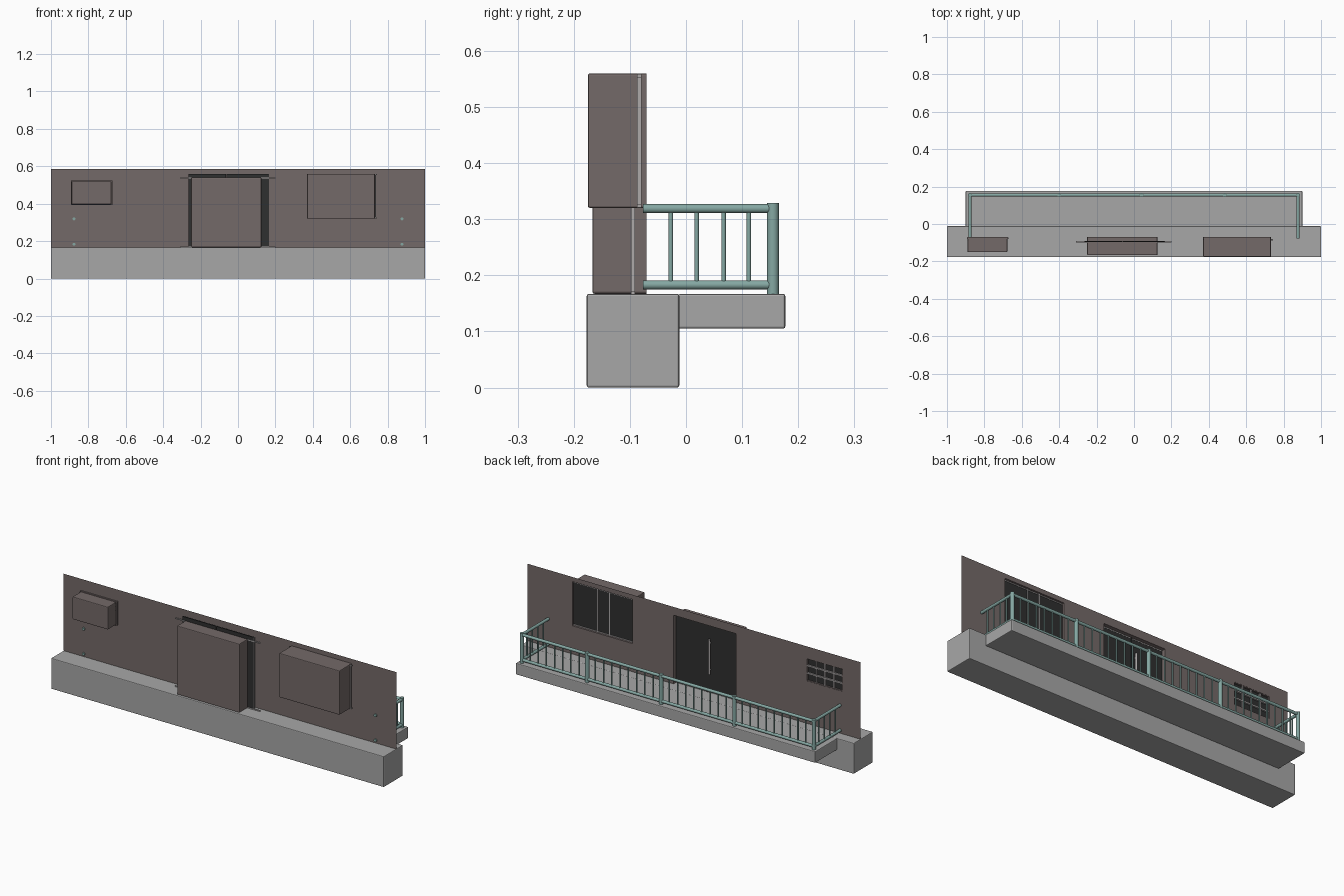
import bpy, bmesh, math
from mathutils import Vector, Matrix

if "Cube" in bpy.data.objects:
    bpy.data.objects.remove(bpy.data.objects["Cube"])


def material(name, rgb):
    m = bpy.data.materials.new(name)
    m.diffuse_color = (*rgb, 1)
    m.use_nodes = True
    m.node_tree.nodes["Principled BSDF"].inputs["Base Color"].default_value = m.diffuse_color
    return m


GREY = material("grey_concrete", (0.39, 0.39, 0.39))
METAL = material("grey_metal", (0.42, 0.40, 0.40))
BROWN = material("brown_wall", (0.175, 0.142, 0.138))
TEAL = material("teal_railing", (0.235, 0.39, 0.365))
DARK = material("dark_glass", (0.028, 0.029, 0.029))


def finish(name, bm, mat=None, smooth=False, bevel=0):
    me = bpy.data.meshes.new(name)
    bm.to_mesh(me)
    bm.free()
    if smooth:
        for p in me.polygons:
            p.use_smooth = True
        me.set_sharp_from_angle(angle=math.radians(40))
    if mat:
        me.materials.append(mat)
    ob = bpy.data.objects.new(name, me)
    bpy.context.collection.objects.link(ob)
    if bevel:
        mod = ob.modifiers.new("soft_edges", "BEVEL")
        mod.width, mod.segments = bevel, 2
    return ob


def add_box(bm, x, y, z):
    lo, hi = Vector((x[0], y[0], z[0])), Vector((x[1], y[1], z[1]))
    m = Matrix.Translation((lo + hi) / 2) @ Matrix.Diagonal((*(hi - lo), 1))
    return bmesh.ops.create_cube(bm, size=1, matrix=m)["verts"]


def boxes(name, items, mat=None, bevel=0):
    bm = bmesh.new()
    for item in items:
        add_box(bm, *item)
    return finish(name, bm, mat, bevel=bevel)


def rods(name, items, radius, mat, sides=12):
    bm = bmesh.new()
    for a, b in items:
        a, b = Vector(a), Vector(b)
        rot = (b - a).to_track_quat("Z", "Y").to_matrix().to_4x4()
        bmesh.ops.create_cone(bm, cap_ends=True, segments=sides, radius1=radius, radius2=radius,
                              depth=(b - a).length, matrix=Matrix.Translation((a + b) / 2) @ rot)
    return finish(name, bm, mat, True)


FLOOR, WALL_Y, WALL_TOP = 0.167, -0.07, 0.585

# Concrete base and projecting balcony slab
boxes("base_block", [((-1, 1), (-0.177, -0.012), (0, FLOOR))], GREY, 0.004)
boxes("balcony_slab", [((-0.9, 0.9), (-0.014, 0.177), (0.105, FLOOR))], GREY, 0.004)

# Openings: x range, z range, back of the recess
openings = {
    "door": ((-0.25, 0.125), (FLOOR, 0.54), -0.167),
    "large_window": ((0.37, 0.732), (0.32, 0.56), -0.175),
    "small_window": ((-0.89, -0.677), (0.397, 0.52), -0.15),
}

# Thin wall sheet with the openings left out
xs = sorted({-1, 1, *[v for o in openings.values() for v in o[0]]})
zs = sorted({FLOOR, WALL_TOP, *[v for o in openings.values() for v in o[1]]})
bm = bmesh.new()
for x0, x1 in zip(xs, xs[1:]):
    for z0, z1 in zip(zs, zs[1:]):
        cx, cz = (x0 + x1) / 2, (z0 + z1) / 2
        if any(a[0] < cx < a[1] and c[0] < cz < c[1] for a, c, _ in openings.values()):
            continue
        bm.faces.new([bm.verts.new((x, WALL_Y, z)) for x, z in
                      ((x1, z0), (x0, z0), (x0, z1), (x1, z1))])
bmesh.ops.remove_doubles(bm, verts=bm.verts[:], dist=1e-5)
finish("wall", bm, BROWN)

# Recess boxes behind the wall, open to the balcony
for name, (x, z, back) in openings.items():
    bm = bmesh.new()
    add_box(bm, x, (back, WALL_Y), z)
    bm.normal_update()
    bmesh.ops.delete(bm, geom=[f for f in bm.faces if f.normal.y > 0.9], context="FACES")
    finish(name + "_recess", bm, BROWN, bevel=0.004)

# Double door: glass leaves, tracks, edge stiles, centre strip and handle
boxes("door_glass", [((-0.265, -0.064), (-0.097, -0.092), (FLOOR, 0.56)),
                     ((-0.061, 0.163), (-0.097, -0.092), (FLOOR, 0.56))], DARK)
boxes("door_tracks", [((-0.31, 0.20), (-0.098, -0.091), (z, z + 0.005))
                      for z in (FLOOR, 0.535)], METAL)
boxes("door_edge_stile", [((0.163, 0.166), (-0.098, -0.091), (FLOOR, 0.56))], METAL)
boxes("door_stile", [((-0.066, -0.059), (-0.098, -0.089), (FLOOR, 0.54))], DARK)
rods("door_handle", [((-0.083, -0.082, 0.27), (-0.083, -0.082, 0.46))], 0.006, METAL, 10)
boxes("door_handle_mounts", [((-0.086, -0.080), (-0.092, -0.082), (z, z + 0.006))
                             for z in (0.29, 0.435)], METAL)

# Large window: glass, two mullions and thin frame edges
boxes("large_window_glass", [((0.368, 0.735), (-0.086, -0.081), (0.32, 0.56))], DARK)
boxes("large_window_frame",
      [((x - 0.003, x + 0.003), (-0.088, -0.078), (0.32, 0.56)) for x in (0.515, 0.587)]
      + [((0.372, 0.742), (-0.087, -0.079), (z, z + 0.005)) for z in (0.321, 0.553)]
      + [((0.735, 0.738), (-0.087, -0.079), (0.32, 0.56))], METAL)

# Small window: glass with a lattice of bars
boxes("small_window_glass", [((-0.89, -0.677), (-0.088, -0.084), (0.397, 0.52))], DARK)
boxes("small_window_lattice",
      [((x - 0.004, x + 0.004), (-0.08, -0.073), (0.397, 0.52))
       for x in (-0.837, -0.783, -0.73)]
      + [((-0.89, -0.677), (-0.081, -0.072), (z - 0.004, z + 0.004))
         for z in (0.438, 0.479)], METAL)
boxes("small_window_frame",
      [((x, x + 0.006), (-0.08, -0.071), (0.394, 0.523)) for x in (-0.893, -0.678)]
      + [((-0.893, -0.672), (-0.08, -0.071), (z, z + 0.006)) for z in (0.394, 0.517)], BROWN)

# Balcony railing
RX, RY, LOW, HIGH = 0.877, 0.155, 0.183, 0.319
post_x = [-RX, -0.40, 0.04, 0.485, RX]
rods("railing_posts", [((x, RY, FLOOR), (x, RY, 0.329)) for x in post_x], 0.0105, TEAL, 16)

rails = []
for z in (LOW, HIGH):
    rails.append(((-RX, RY, z), (RX, RY, z)))
    rails += [((s * RX, -0.077, z), (s * RX, RY, z)) for s in (-1, 1)]
rods("railing_rails", rails, 0.008, TEAL, 16)

bars = [(s * RX, y) for s in (-1, 1) for y in (-0.027, 0.019, 0.067, 0.112)]
for a, b in zip(post_x, post_x[1:]):
    n = round((b - a) / 0.049)
    bars += [(a + (b - a) * i / n, RY) for i in range(1, n)]
rods("railing_balusters", [((x, y, LOW), (x, y, HIGH)) for x, y in bars], 0.004, TEAL, 10)
